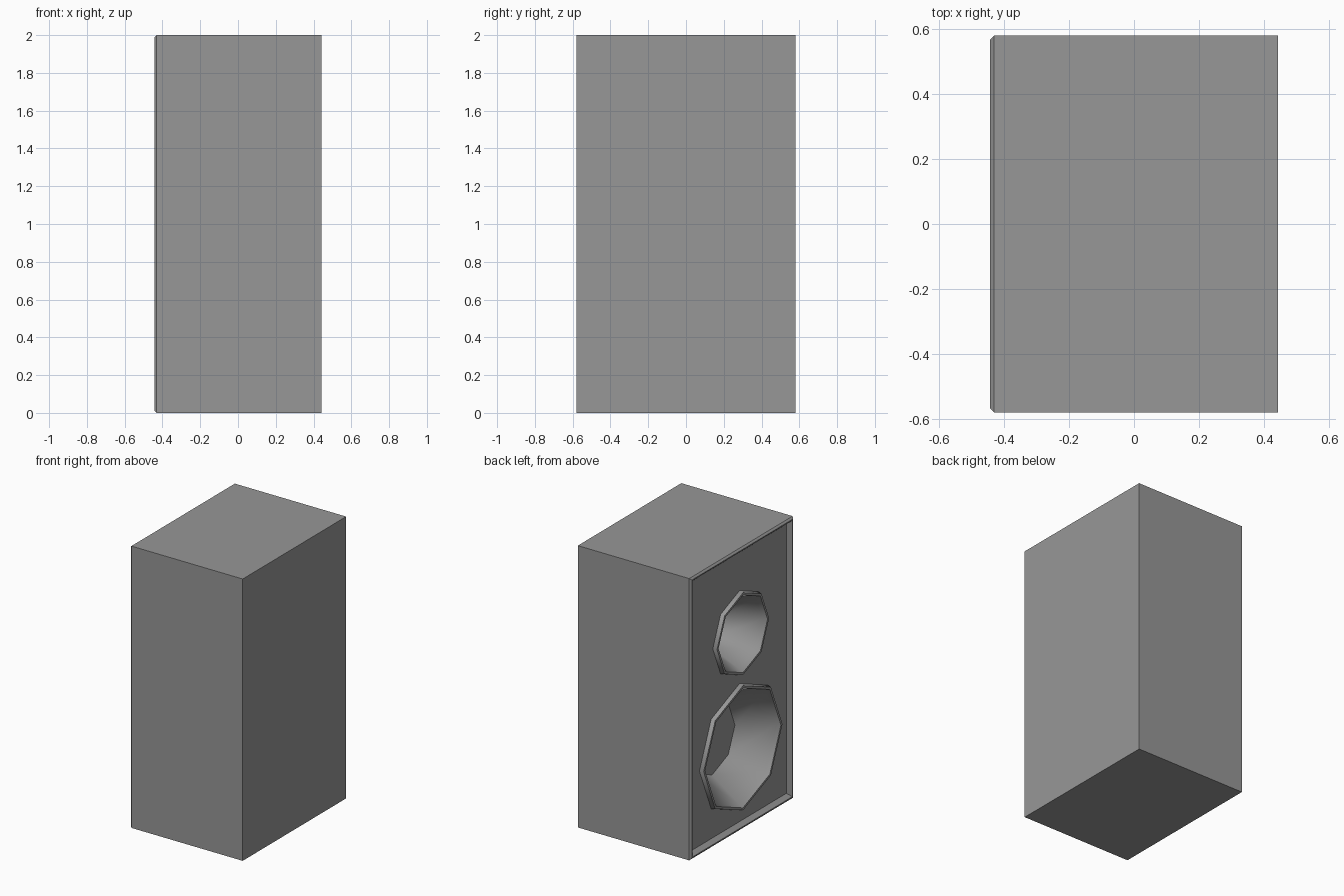
import bpy, bmesh, math

if "Cube" in bpy.data.objects:
    bpy.data.objects.remove(bpy.data.objects["Cube"])

FRONT = -0.443         # outermost plane of the baffle side (-x)
RECESS = 0.03          # baffle sits this far behind the lip
SIDES = 8
DRIVERS = {            # name: (centre z, ring radius, cone bottom radius, depth)
    "upper_driver": (1.385, 0.30, 0.16, 0.25),
    "lower_driver": (0.575, 0.45, 0.256, 0.245),
}

grey = bpy.data.materials.new("dark_grey")
grey.diffuse_color = (0.31, 0.31, 0.31, 1)
grey.use_nodes = True
grey.node_tree.nodes["Principled BSDF"].inputs["Base Color"].default_value = grey.diffuse_color


def make_object(name, bm):
    bmesh.ops.recalc_face_normals(bm, faces=bm.faces)
    mesh = bpy.data.meshes.new(name)
    bm.to_mesh(mesh)
    bm.free()
    mesh.materials.append(grey)
    obj = bpy.data.objects.new(name, mesh)
    bpy.context.collection.objects.link(obj)
    return obj


def lathe(name, profile, z, cap_start=False):
    """Spin (radius, x) points round an x-aligned axis; the last ring is capped."""
    bm = bmesh.new()
    rings = []
    for r, x in profile:
        rings.append([bm.verts.new((x, -0.01 + r * math.cos(i * math.tau / SIDES),
                                    z + r * math.sin(i * math.tau / SIDES)))
                      for i in range(SIDES)])
    for a, b in zip(rings, rings[1:]):
        for i in range(SIDES):
            j = (i + 1) % SIDES
            bm.faces.new((a[i], a[j], b[j], b[i]))
    bm.faces.new(rings[-1])
    if cap_start:
        bm.faces.new(rings[0])
    return make_object(name, bm)


def smooth(obj, degrees):
    bpy.ops.object.select_all(action='DESELECT')
    obj.select_set(True)
    bpy.context.view_layer.objects.active = obj
    bpy.ops.object.shade_smooth_by_angle(angle=math.radians(degrees))


# Cabinet: box with a chamfered lip and recessed baffle on the -x side
bm = bmesh.new()
bmesh.ops.create_cube(bm, size=1)
chamfer = 0.012
for v in bm.verts:
    v.co.x = FRONT + chamfer if v.co.x < 0 else -FRONT
    v.co.y *= 1.16
    v.co.z = (v.co.z + 0.5) * 2
bm.normal_update()
baffle = min(bm.faces, key=lambda f: f.calc_center_median().x)
for thickness, depth in ((chamfer, chamfer), (0.008, 0), (0.025, -RECESS)):
    bmesh.ops.inset_region(bm, faces=[baffle], thickness=thickness,
                           depth=depth, use_even_offset=True)
cabinet = make_object("cabinet", bm)

# Drivers: raised octagonal ring with a flat-bottomed cone, set in a cut opening
for name, (z, radius, bottom, depth) in DRIVERS.items():
    face = FRONT + RECESS
    cutter = lathe(name + "_cutter", [(radius - 0.02, FRONT - 0.1),
                                      (radius - 0.02, face + 0.01),
                                      (bottom + 0.02, FRONT + depth + 0.02)],
                   z, cap_start=True)
    cutter.hide_render = True
    cutter.hide_viewport = True
    cut = cabinet.modifiers.new(name + "_opening", 'BOOLEAN')
    cut.operation = 'DIFFERENCE'
    cut.solver = 'EXACT'
    cut.object = cutter

    driver = lathe(name, [(radius, face + 0.002),
                          (radius - 0.008, FRONT + 0.002),
                          (radius - 0.025, FRONT + 0.002),
                          (radius - 0.04, face),
                          (bottom, FRONT + depth)], z)
    # open shell: make sure the cone's bottom faces out of the cabinet
    if driver.data.polygons[-1].normal.x > 0:
        driver.data.flip_normals()
    smooth(driver, 46)

smooth(cabinet, 30)
